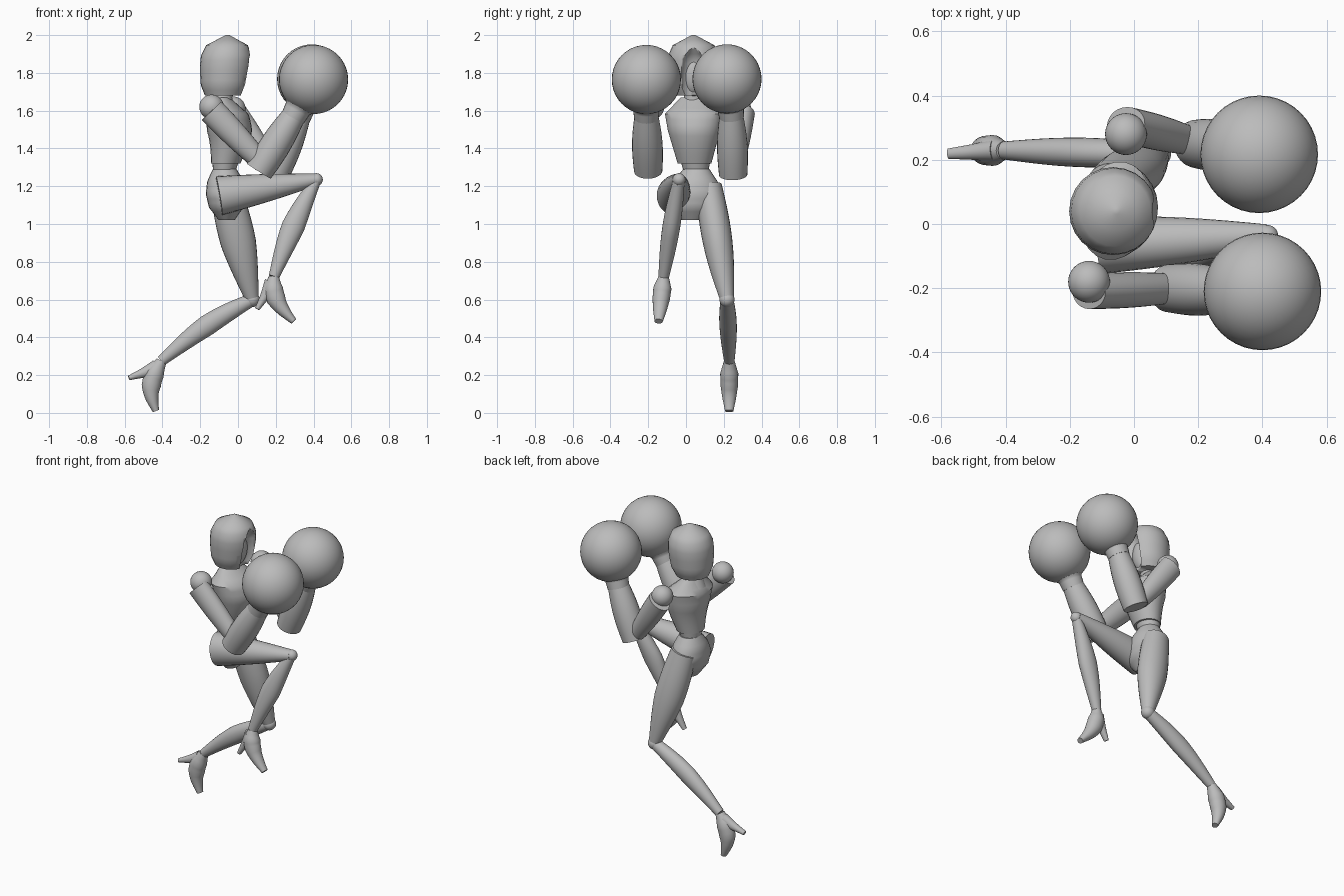
import bpy, bmesh, math
from mathutils import Vector

if "Cube" in bpy.data.objects:
    bpy.data.objects.remove(bpy.data.objects["Cube"])

grey = (.5, .5, .5, 1)
material = bpy.data.materials.new("plain grey")
material.use_nodes = True
material.diffuse_color = grey
material.node_tree.nodes["Principled BSDF"].inputs["Base Color"].default_value = grey

RINGS = 12
SIDEWAYS = Vector((0, 1, 0))
UPWARD = Vector((0, 0, 1))


def finish(obj, name, crease):
    """Name, colour and shade a part, keeping edges beyond the crease angle sharp."""
    obj.name = name
    obj.data.materials.append(material)
    bpy.ops.object.select_all(action='DESELECT')
    obj.select_set(True)
    bpy.context.view_layer.objects.active = obj
    bpy.ops.object.shade_smooth_by_angle(angle=math.radians(crease))
    return obj


def ball(name, centre, radius, scale=(1, 1, 1)):
    bpy.ops.mesh.primitive_uv_sphere_add(segments=40, ring_count=20,
                                         radius=radius, location=centre)
    bpy.context.object.scale = scale
    return finish(bpy.context.object, name, crease=60)


def sample(values, t):
    """Read a list of evenly spaced values at a fraction of its length."""
    place = t * (len(values) - 1)
    low = min(int(place), len(values) - 2)
    return values[low] + (values[low + 1] - values[low]) * (place - low)


def loft(name, start, end, radii, swell=0, depth=(1, 1), bow=(0, 0, 0),
         side=SIDEWAYS, level=False, crease=40):
    """Skin oval rings from start to end; swell fattens and bow bends the middle."""
    start, end, bow = Vector(start), Vector(end), Vector(bow)
    sides = 24
    bm = bmesh.new()
    rings = []
    for step in range(RINGS + 1):
        t = step / RINGS
        arch = math.sin(math.pi * t)
        centre = start.lerp(end, t) + bow * arch
        slope = end - start + bow * math.pi * math.cos(math.pi * t)
        axis = UPWARD if level else slope.normalized()
        across = (side - axis * side.dot(axis)).normalized()
        outward = across.cross(axis)
        wide = sample(radii, t) + swell * arch
        deep = wide * sample(depth, t)
        turns = [math.tau * k / sides for k in range(sides)]
        rings.append([bm.verts.new(centre + across * wide * math.cos(a)
                                   + outward * deep * math.sin(a)) for a in turns])
    for lower, upper in zip(rings, rings[1:]):
        for k in range(sides):
            bm.faces.new((lower[k - 1], lower[k], upper[k], upper[k - 1]))
    bm.faces.new(rings[0])
    bm.faces.new(rings[-1])
    bmesh.ops.recalc_face_normals(bm, faces=bm.faces)
    mesh = bpy.data.meshes.new(name)
    bm.to_mesh(mesh)
    bm.free()
    obj = bpy.data.objects.new(name, mesh)
    bpy.context.collection.objects.link(obj)
    return finish(obj, name, crease)


# Hood with a pointed opening cut into its front, and the face inside
hood = loft("hood", start=(-.075, .04, 1.68), end=(-.055, .04, 2),
            radii=[.1, .125, .132, .137, .134, .11, .01],
            level=True, crease=60)
cutter = loft("opening_cutter", start=(.06, .04, 1.65), end=(.08, .04, 1.95),
              radii=[.06, .07, .07, .06, .01], level=True)
cutter.hide_render = True
opening = hood.modifiers.new("opening", 'BOOLEAN')
opening.object = cutter
opening.operation = 'DIFFERENCE'
bpy.context.view_layer.objects.active = hood
bpy.ops.object.modifier_apply(modifier=opening.name)
bpy.data.objects.remove(cutter)
ball("face", centre=(-.045, .04, 1.79), radius=.1, scale=(.7, .7, 1.15))

# Torso, turned so that one shoulder leads
twist = Vector((.2, 1, 0))
loft("neck", start=(-.09, .04, 1.6), end=(-.07, .04, 1.75),
     radii=[.07, .05, .05], side=twist)
loft("chest", start=(-.065, .045, 1.32), end=(-.085, .04, 1.67),
     radii=[.09, .115, .14, .155, .07], depth=(.85, .85, .6),
     bow=(.03, 0, 0), side=twist, level=True)
loft("waist", start=(-.08, .055, 1.22), end=(-.065, .05, 1.34),
     radii=[.085, .066, .08], depth=(.9, .9), level=True)
loft("pelvis", start=(-.06, .03, 1.02), end=(-.07, .055, 1.29),
     radii=[.06, .13, .15, .12, .07], depth=(.7, .7, .9), level=True)

# Arms: shoulder ball, flared upper arm, forearm, cuff and round glove
arms = {
    "right": dict(shoulder=(-.14, -.18, 1.62), inner=(.13, -.2, 1.32),
                  elbow=(.11, -.2, 1.28), wrist=(.3, -.21, 1.58),
                  fist=(.4, -.21, 1.765), flare=-.03),
    "left": dict(shoulder=(-.025, .28, 1.61), inner=(.17, .26, 1.31),
                 elbow=(.195, .25, 1.26), wrist=(.325, .24, 1.58),
                 fist=(.39, .217, 1.768), flare=.03),
}
for label, joint in arms.items():
    shoulder, wrist, fist = (Vector(joint[key]) for key in ("shoulder", "wrist", "fist"))
    ball(label + "_shoulder", shoulder, radius=.065)
    loft(label + "_upper_arm", start=shoulder + SIDEWAYS * joint["flare"] - UPWARD * .02,
         end=joint["inner"], radii=[.055, .045], swell=.005, depth=(1.3, 1.1))
    loft(label + "_forearm", start=joint["elbow"], end=wrist,
         radii=[.075, .062], swell=.012)
    loft(label + "_cuff", start=wrist.lerp(fist, -.1), end=wrist.lerp(fist, .4),
         radii=[.065, .07, .1])
    ball(label + "_glove", fist, radius=.183)

# Raised leg
raised_knee = Vector((.415, -.037, 1.235))
raised_ankle = Vector((.19, -.118, .72))
loft("raised_thigh", start=(-.1, -.065, 1.15), end=raised_knee,
     radii=[.09, .036], swell=.008, depth=(1.15, .9))
ball("raised_knee", raised_knee, radius=.034)
loft("raised_shin", start=raised_knee, end=raised_ankle,
     radii=[.03, .028], swell=.018, depth=(.9, 1.3, 1), bow=(-.01, 0, .01))

# Trailing leg
trailing_knee = Vector((.075, .217, .6))
trailing_ankle = Vector((-.405, .229, .275))
loft("trailing_thigh", start=(-.07, .12, 1.2), end=trailing_knee,
     radii=[.07, .036], swell=.025, depth=(1.15, 1.2, 1))
ball("trailing_knee", trailing_knee, radius=.04)
loft("trailing_shin", start=trailing_knee, end=trailing_ankle,
     radii=[.034, .028], swell=.015, depth=(1, 1.2, 1), bow=(0, 0, .025))

# High-heeled feet: arched sole from ankle to toe, with a heel spike behind
feet = {
    "raised": dict(ankle=raised_ankle, toe=(.295, -.145, .485), heel=(.102, -.132, .55)),
    "trailing": dict(ankle=trailing_ankle, toe=(-.434, .229, .01), heel=(-.578, .219, .185)),
}
for label, joint in feet.items():
    ankle, toe = joint["ankle"], Vector(joint["toe"])
    arch = Vector((-.04, 0, 0))
    loft(label + "_foot", start=ankle, end=toe, radii=[.028, .048, .046, .036, .022],
         depth=(1, 1.1, .8), bow=arch)
    loft(label + "_heel", start=ankle.lerp(toe, .15) + arch * .6, end=joint["heel"],
         radii=[.035, .024, .016], depth=(1.3, .8))
